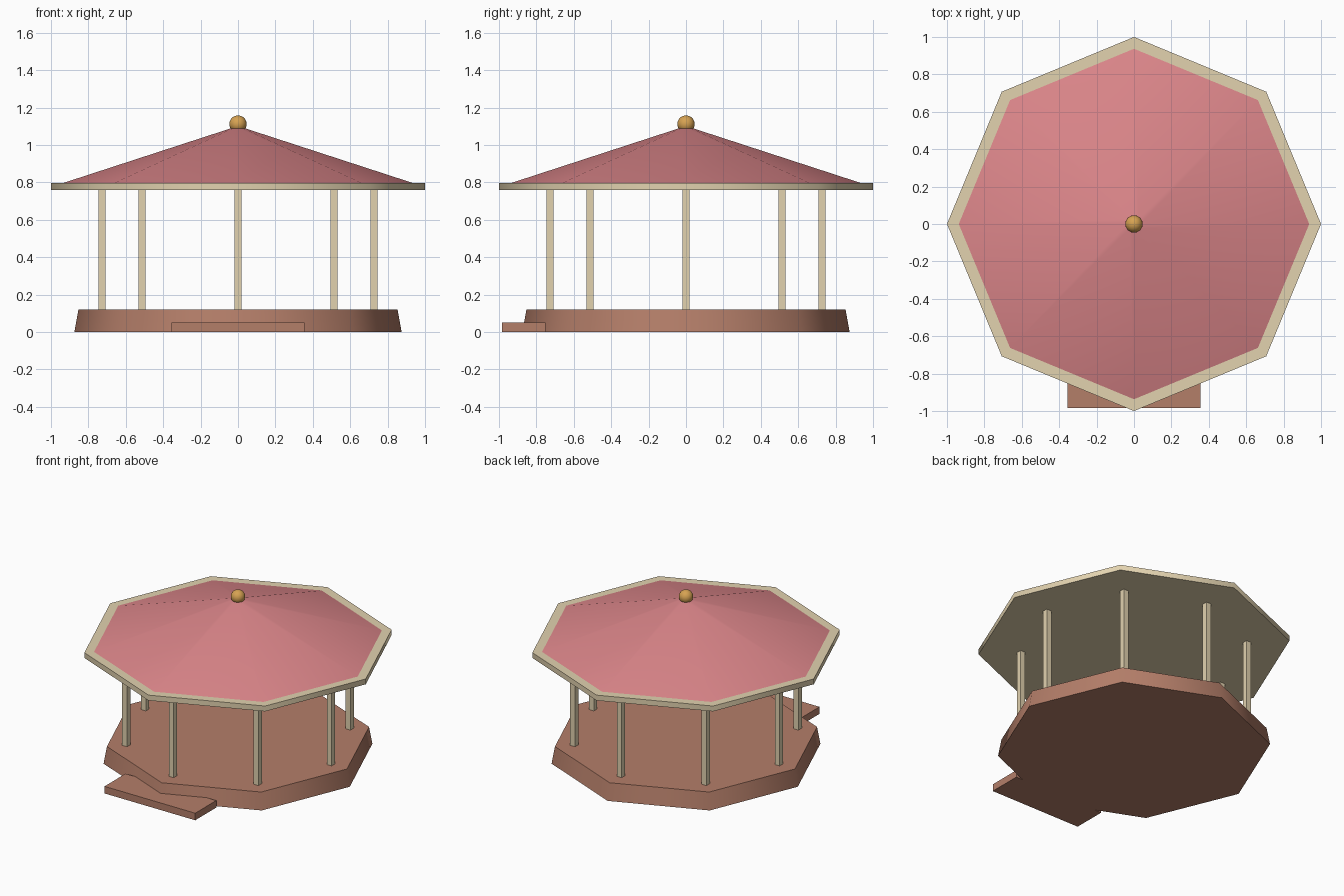
import bpy
import math
from math import radians

if "Cube" in bpy.data.objects:
    bpy.data.objects.remove(bpy.data.objects["Cube"], do_unlink=True)


def material(name, r, g, b):
    """Flat colour from 0-255 display values, stored as linear."""
    lin = [((c / 255 + 0.055) / 1.055) ** 2.4 for c in (r, g, b)] + [1.0]
    m = bpy.data.materials.new(name)
    m.use_nodes = True
    m.diffuse_color = lin
    m.node_tree.nodes["Principled BSDF"].inputs["Base Color"].default_value = lin
    return m


CLAY = material("terracotta", 180, 126, 105)
CREAM = material("cream", 226, 210, 175)
PINK = material("roof pink", 220, 134, 138)
GOLD = material("gold", 214, 162, 82)


def finish(name, mat, smooth_angle=None):
    ob = bpy.context.object
    ob.name = name
    ob.data.materials.append(mat)
    if smooth_angle:
        bpy.ops.object.shade_smooth_by_angle(angle=radians(smooth_angle))
    return ob


def octagon(name, r_low, r_high, z_low, z_high, mat):
    """Eight-sided frustum with corners on the axes."""
    bpy.ops.mesh.primitive_cone_add(
        vertices=8, radius1=r_low, radius2=r_high, depth=z_high - z_low,
        location=(0, 0, (z_low + z_high) / 2))
    return finish(name, mat, 50)


def box(name, x, y, z, mat):
    """Box from (low, high) ranges."""
    bpy.ops.mesh.primitive_cube_add(
        size=1, location=[sum(r) / 2 for r in (x, y, z)])
    bpy.context.object.scale = [r[1] - r[0] for r in (x, y, z)]
    bpy.ops.object.transform_apply(location=False, rotation=False, scale=True)
    return finish(name, mat)


# Platform and entrance step
octagon("platform", 0.875, 0.853, 0, 0.12, CLAY)
box("entrance_step", (-0.355, 0.355), (-0.985, -0.75), (0, 0.05), CLAY)

# Ring of square posts
for i in range(8):
    a = i * math.pi / 4
    px, py, h = 0.727 * math.cos(a), 0.727 * math.sin(a), 0.019
    box(f"post_{i + 1}", (px - h, px + h), (py - h, py + h), (0.12, 0.77), CREAM)

# Roof with its eaves slab
octagon("eaves", 1.0, 1.0, 0.758, 0.796, CREAM)
octagon("roof", 0.94, 0.035, 0.795, 1.09, PINK)

# Ball finial
bpy.ops.mesh.primitive_uv_sphere_add(
    segments=24, ring_count=14, radius=0.046, location=(0, 0, 1.112))
finish("finial", GOLD, 50)
